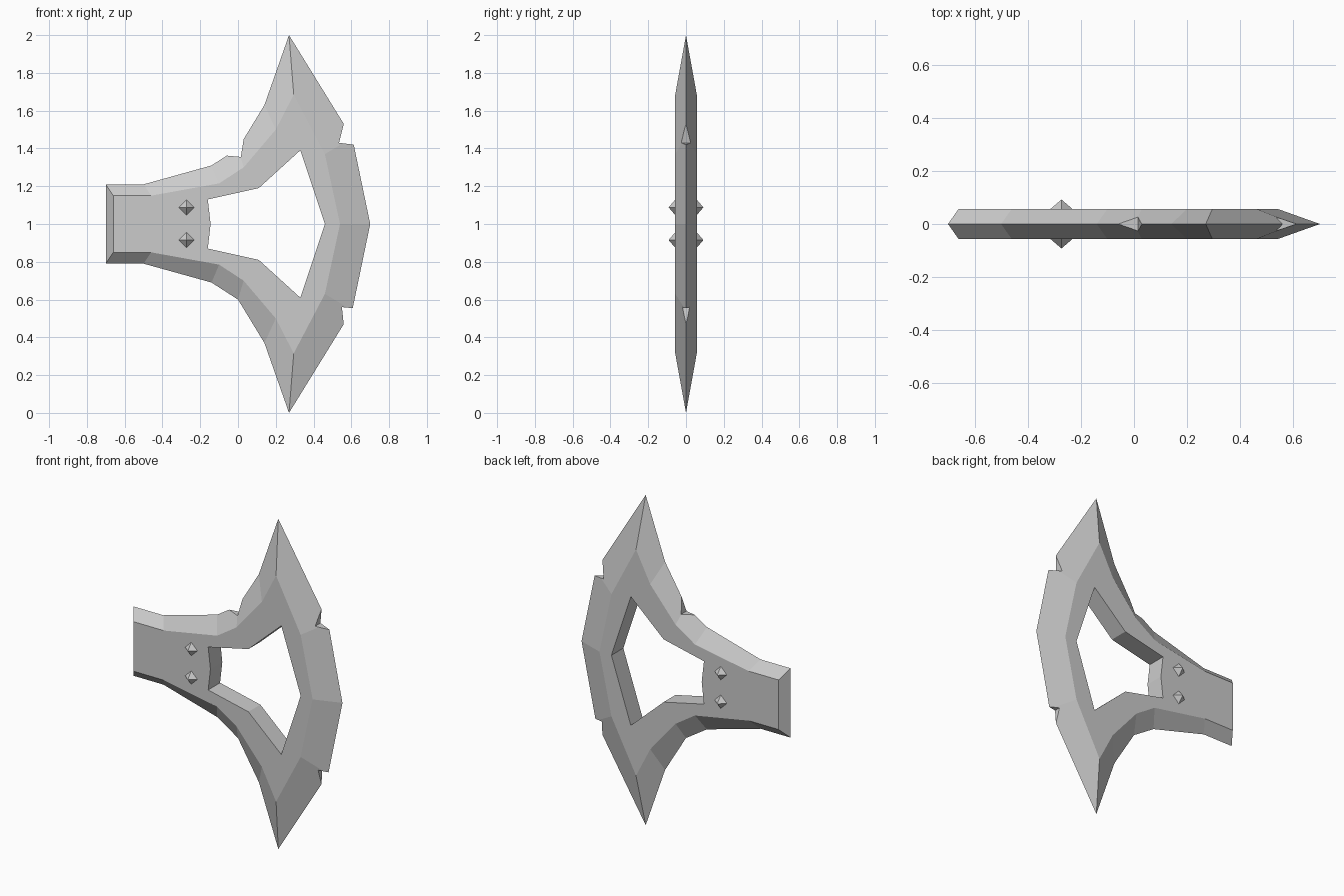
import bpy, bmesh
from math import pi
from mathutils import Matrix

if "Cube" in bpy.data.objects:
    bpy.data.objects.remove(bpy.data.objects["Cube"], do_unlink=True)

HALF = 0.057   # half thickness of the flat body
MID = 1.0      # height of the symmetry line

steel = bpy.data.materials.new("grey_steel")
steel.use_nodes = True
steel.diffuse_color = (0.6, 0.6, 0.6, 1)
steel.node_tree.nodes["Principled BSDF"].inputs["Base Color"].default_value = (0.6, 0.6, 0.6, 1)


def make_object(name, bm):
    bmesh.ops.recalc_face_normals(bm, faces=bm.faces)
    mesh = bpy.data.meshes.new(name)
    bm.to_mesh(mesh)
    bm.free()
    mesh.materials.append(steel)
    obj = bpy.data.objects.new(name, mesh)
    bpy.context.collection.objects.link(obj)
    return obj


def mirrored(upper):
    """Close an upper outline with its reflection below the symmetry line."""
    return upper + [(x, 2 * MID - z) for x, z in reversed(upper) if z != MID]


def loft(name, sections):
    """Join outlines given as (y, points) and cap both ends."""
    bm = bmesh.new()
    rings = [[bm.verts.new((x, y, z)) for x, z in pts] for y, pts in sections]
    for a, b in zip(rings, rings[1:]):
        for i in range(len(a)):
            j = (i + 1) % len(a)
            bm.faces.new((a[i], a[j], b[j], b[i]))
    bm.faces.new(rings[0])
    bm.faces.new(rings[-1])
    return make_object(name, bm)


def cut(target, points):
    """Cut a straight prism through the target."""
    cutter = loft("cutter", [(-0.2, points), (0.2, points)])
    cutter.hide_render = True
    mod = target.modifiers.new("cut", 'BOOLEAN')
    mod.operation = 'DIFFERENCE'
    mod.solver = 'EXACT'
    mod.object = cutter
    bpy.context.view_layer.objects.active = target
    bpy.ops.object.modifier_apply(modifier=mod.name)
    bpy.data.objects.remove(cutter, do_unlink=True)


# Axe head: sharp rim on the centre plane, flat plateau on each side
rim = mirrored([(-0.70, 1.21), (-0.50, 1.21), (-0.14, 1.31), (0, 1.40),
                (0.14, 1.63), (0.27, 2.0), (0.605, 1.457), (0.70, MID)])
plateau = mirrored([(-0.66, 1.15), (-0.46, 1.15), (-0.10, 1.215), (0.03, 1.30),
                    (0.20, 1.50), (0.295, 1.685), (0.46, 1.37), (0.54, MID)])
head = loft("axe_head", [(-HALF, plateau), (0, rim), (HALF, plateau)])

# Central opening
cut(head, mirrored([(-0.16, 1.13), (0.11, 1.19), (0.33, 1.39), (0.46, MID)])
    + [(-0.145, MID)])

# Battle nicks: one on the upper back, two on the cutting edge
cut(head, [(-0.06, 1.362), (0.015, 1.355), (0.03, 1.45), (-0.04, 1.50)])
cut(head, [(0.56, 1.53), (0.535, 1.43), (0.612, 1.42), (0.75, 1.42), (0.75, 1.53)])
cut(head, [(0.56, 0.467), (0.55, 0.56), (0.625, 0.553), (0.75, 0.54), (0.75, 0.467)])

# Pointed studs on both faces
for side, sign in (("front", -1), ("back", 1)):
    for level, z in (("upper", 1.088), ("lower", 0.915)):
        bm = bmesh.new()
        bmesh.ops.create_cone(bm, segments=4, radius1=0.042, radius2=0, depth=0.036,
                              cap_ends=True,
                              matrix=Matrix.Rotation(-sign * pi / 2, 4, 'X'))
        bmesh.ops.remove_doubles(bm, verts=bm.verts, dist=0.0001)
        stud = make_object(f"{side}_{level}_stud", bm)
        stud.location = (-0.273, sign * (HALF + 0.017), z)
